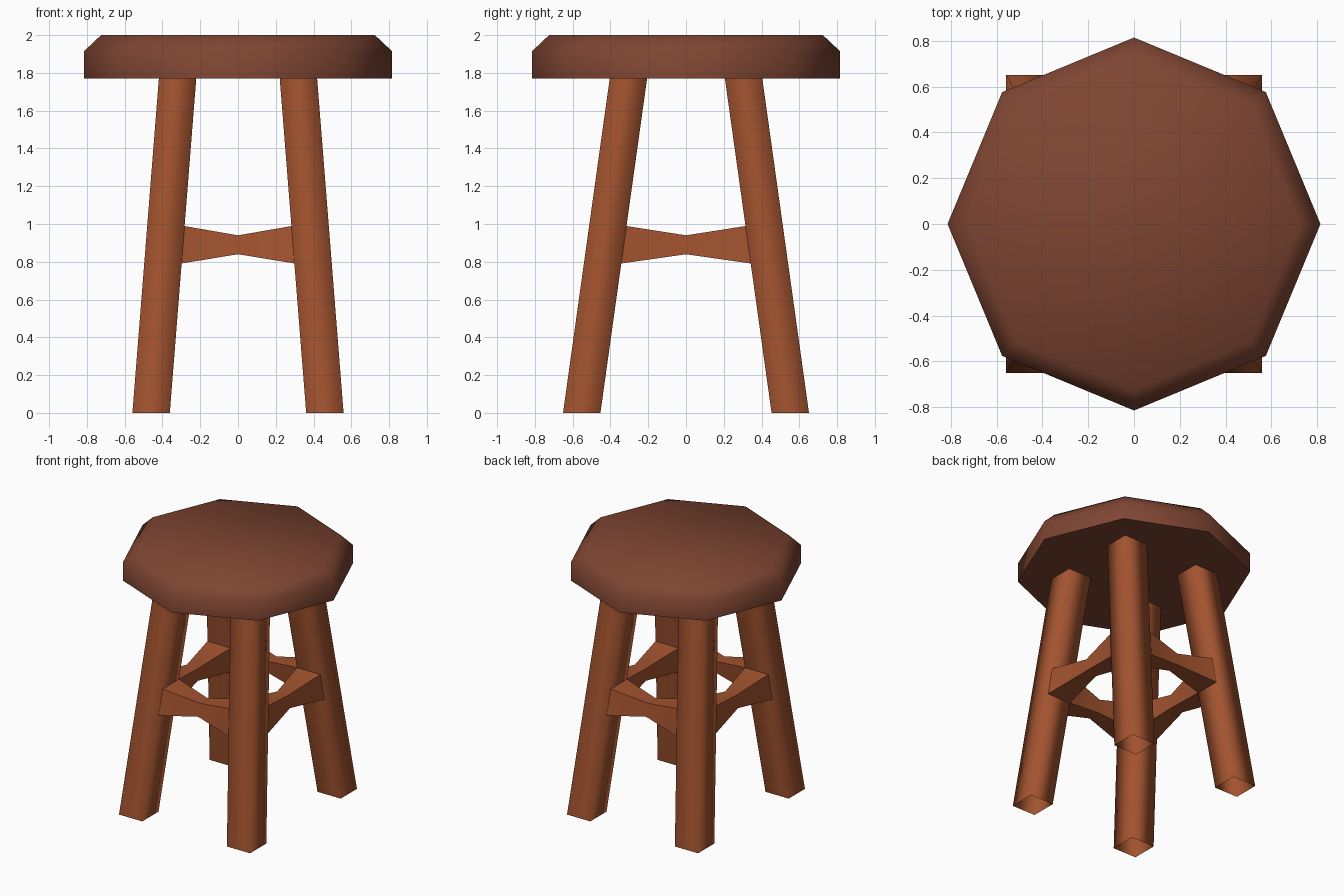
import bpy, bmesh, math

if "Cube" in bpy.data.objects:
    bpy.data.objects.remove(bpy.data.objects["Cube"])


def material(name, color):
    m = bpy.data.materials.new(name)
    m.diffuse_color = (*color, 1)
    m.use_nodes = True
    m.node_tree.nodes["Principled BSDF"].inputs["Base Color"].default_value = m.diffuse_color
    return m


seat_wood = material("dark_wood", (0.21, 0.06, 0.032))
leg_wood = material("light_wood", (0.36, 0.086, 0.028))


def loft(name, rings, mat, angle, caps=False):
    """Skin a list of equal-sized point rings."""
    bm = bmesh.new()
    loops = [[bm.verts.new(p) for p in ring] for ring in rings]
    n = len(rings[0])
    for a, b in zip(loops, loops[1:]):
        for i in range(n):
            j = (i + 1) % n
            bm.faces.new((a[i], a[j], b[j], b[i]))
    if caps:
        bm.faces.new(loops[0])
        bm.faces.new(loops[-1])
    bmesh.ops.recalc_face_normals(bm, faces=bm.faces)
    me = bpy.data.meshes.new(name)
    bm.to_mesh(me)
    bm.free()
    me.materials.append(mat)
    ob = bpy.data.objects.new(name, me)
    bpy.context.collection.objects.link(ob)
    bpy.ops.object.select_all(action='DESELECT')
    ob.select_set(True)
    bpy.context.view_layer.objects.active = ob
    bpy.ops.object.shade_smooth_by_angle(angle=math.radians(angle))
    return ob


# Leg centre line (x, y) at a given height
SEAT_Z = 1.77
HALF = 0.099


def leg_centre(z):
    t = z / SEAT_Z
    return 0.46 - 0.14 * t, 0.552 - 0.247 * t


CORNERS = [(-1, -1), (1, -1), (1, 1), (-1, 1)]


# Seat: bevelled octagon
def octagon(r, z):
    return [(r * math.cos(i * math.pi / 4), r * math.sin(i * math.pi / 4), z)
            for i in range(8)]


loft("seat", [octagon(0.815, SEAT_Z), octagon(0.815, 1.915), octagon(0.725, 2.0)],
     seat_wood, 60, caps=True)

# Legs: splayed square tubes, open at the ends
for sx, side in ((-1, "left"), (1, "right")):
    for sy, end in ((-1, "front"), (1, "back")):
        rings = []
        for z in (0, SEAT_Z + 0.01):
            cx, cy = leg_centre(z)
            rings.append([(sx * cx + HALF * u, sy * cy + HALF * v, z)
                          for u, v in CORNERS])
        loft(f"{end}_{side}_leg", rings, leg_wood, 100)


# Stretchers: flush with the legs at the ends, pinched in the middle
def stretcher(name, axis, sign):
    rings = []
    for s in (-1, 0, 1):
        half = HALF if s else 0.05
        ring = []
        for u, v in CORNERS:
            z = 0.89 + v * half
            c = leg_centre(z)
            along = s * (c[axis] - HALF)
            across = sign * c[1 - axis] + u * half
            ring.append((along, across, z) if axis == 0 else (across, along, z))
        rings.append(ring)
    loft(name, rings, leg_wood, 30)


stretcher("front_stretcher", 0, -1)
stretcher("back_stretcher", 0, 1)
stretcher("left_stretcher", 1, -1)
stretcher("right_stretcher", 1, 1)
